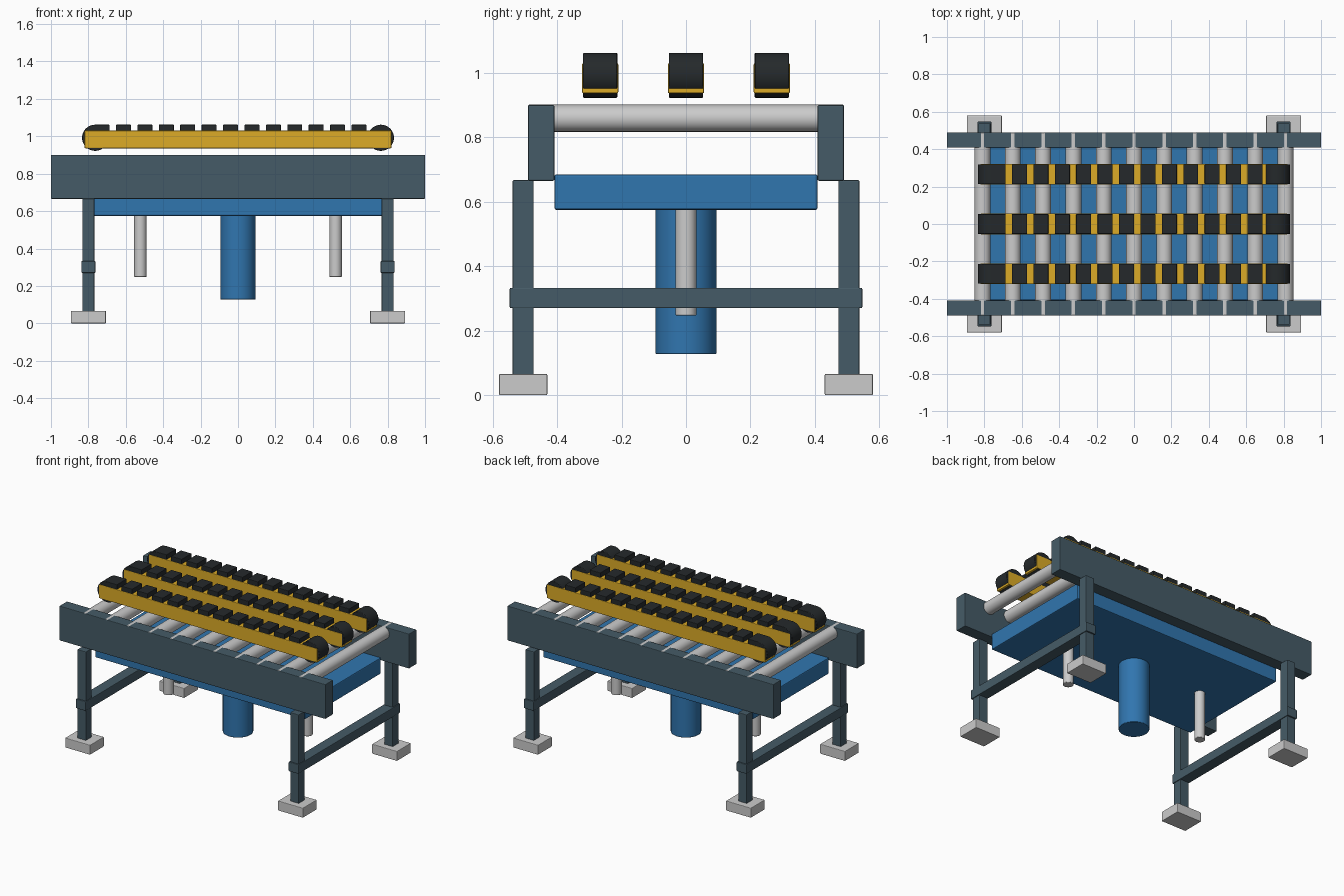
import bpy
from math import radians, pi

if "Cube" in bpy.data.objects:
    bpy.data.objects.remove(bpy.data.objects["Cube"])


def material(name, rgb):
    m = bpy.data.materials.new(name)
    m.diffuse_color = (*rgb, 1)
    m.use_nodes = True
    m.node_tree.nodes["Principled BSDF"].inputs["Base Color"].default_value = m.diffuse_color
    return m


STEEL = material("slate_paint", (0.06, 0.105, 0.135))
BLUE = material("blue_paint", (0.03, 0.18, 0.43))
YELLOW = material("yellow_paint", (0.72, 0.41, 0.02))
BLACK = material("black_rubber", (0.018, 0.022, 0.024))


def finish(name, mat, bevel):
    ob = bpy.context.object
    ob.name = name
    if mat:
        ob.data.materials.append(mat)
    if bevel:
        mod = ob.modifiers.new("edge_bevel", 'BEVEL')
        mod.width = bevel
        mod.segments = 2
        mod.limit_method = 'ANGLE'
        mod.angle_limit = radians(40)
    return ob


def box(name, lo, hi, mat=None, bevel=0.004):
    """Box between two opposite corners."""
    centre = [(a + b) / 2 for a, b in zip(lo, hi)]
    bpy.ops.mesh.primitive_cube_add(size=1, location=centre)
    bpy.context.object.scale = [b - a for a, b in zip(lo, hi)]
    bpy.ops.object.transform_apply(location=False, rotation=False, scale=True)
    return finish(name, mat, bevel)


def cylinder(name, centre, radius, length, axis='Z', mat=None, bevel=0.003):
    rot = (pi / 2, 0, 0) if axis == 'Y' else (0, 0, 0)
    bpy.ops.mesh.primitive_cylinder_add(vertices=32, radius=radius, depth=length,
                                        location=centre, rotation=rot)
    bpy.ops.object.shade_smooth_by_angle(angle=radians(35))
    return finish(name, mat, bevel)


# Side rails
for s, side in ((-1, "front"), (1, "back")):
    box(f"{side}_rail", (-1, s * 0.449 - 0.041, 0.665), (1, s * 0.449 + 0.041, 0.90), STEEL)

# Legs and foot pads
for sx, end in ((-1, "left"), (1, "right")):
    for sy, side in ((-1, "front"), (1, "back")):
        x, y = sx * 0.80, sy * 0.505
        box(f"{side}_{end}_leg", (x - 0.0325, y - 0.0325, 0.05),
            (x + 0.0325, y + 0.0325, 0.667), STEEL)
        box(f"{side}_{end}_foot", (x - 0.094, y - 0.075, 0), (x + 0.094, y + 0.075, 0.066))
    # Cross brace between the legs at each end
    box(f"{end}_brace", (sx * 0.80 - 0.0375, -0.547, 0.27),
        (sx * 0.80 + 0.0375, 0.547, 0.333), STEEL)

# Conveyor rollers, running into the rails
for i in range(11):
    cylinder(f"roller_{i + 1}", (-0.81 + 0.162 * i, 0, 0.859), 0.042, 0.978, 'Y')

# Lift plate, lift cylinder and guide rods
box("lift_plate", (-0.79, -0.408, 0.575), (0.79, 0.408, 0.685), BLUE, 0.006)
cylinder("lift_cylinder", (0, 0, 0.36), 0.094, 0.465, 'Z', BLUE)
for sx, end in ((-1, "left"), (1, "right")):
    cylinder(f"{end}_guide_rod", (sx * 0.522, 0, 0.42), 0.033, 0.345)

# Transfer belts: yellow beam, end pulleys and row of rubber pads
for k, y in enumerate((-0.266, 0, 0.266), 1):
    box(f"transfer_beam_{k}", (-0.82, y - 0.056, 0.936), (0.82, y + 0.056, 1.03), YELLOW)
    for sx, end in ((-1, "left"), (1, "right")):
        cylinder(f"{end}_pulley_{k}", (sx * 0.764, y, 0.992), 0.07, 0.106, 'Y', BLACK)
    for i in range(13):
        x = -0.727 + 0.1145 * i
        box(f"belt_pad_{k}_{i + 1}", (x - 0.04, y - 0.053, 1.02),
            (x + 0.04, y + 0.053, 1.062), BLACK, 0.003)
